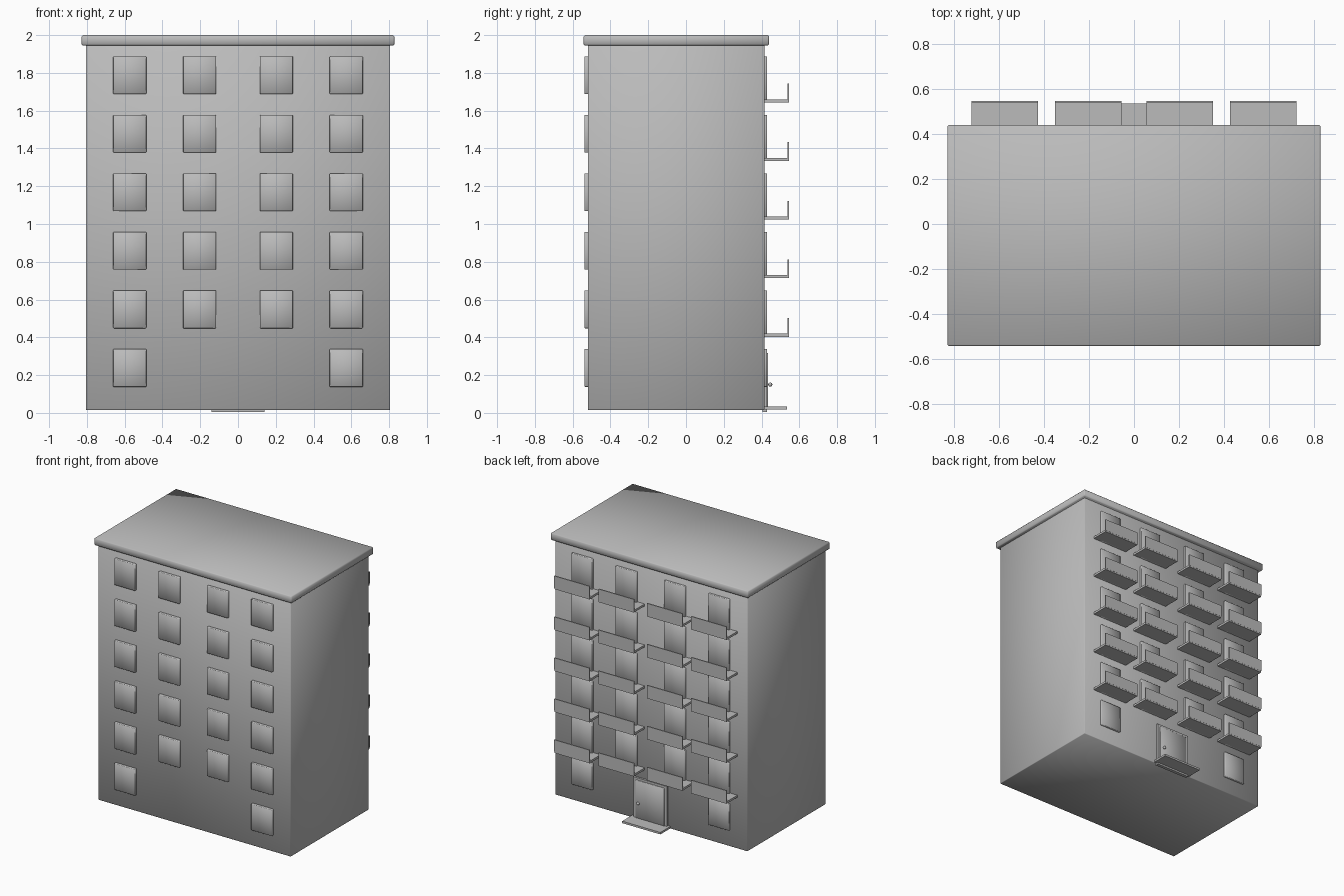
import bpy

default = bpy.data.objects.get("Cube")
if default:
    bpy.data.objects.remove(default, do_unlink=True)

plaster = bpy.data.materials.new("plaster_grey")
plaster.use_nodes = True
GREY = (0.5, 0.5, 0.5, 1.0)
plaster.diffuse_color = GREY
plaster.node_tree.nodes["Principled BSDF"].inputs["Base Color"].default_value = GREY


def box(name, x, y, z, bevel=0.0):
    """Box from (min, max) ranges; a small bevel softens the smooth shading."""
    spans = (x, y, z)
    bpy.ops.mesh.primitive_cube_add(size=1, location=[sum(s) / 2 for s in spans])
    ob = bpy.context.object
    ob.name = name
    ob.scale = [s[1] - s[0] for s in spans]
    bpy.ops.object.transform_apply(location=False, rotation=False, scale=True)
    ob.data.materials.append(plaster)
    if bevel:
        mod = ob.modifiers.new("soft_edges", "BEVEL")
        mod.width = bevel
        mod.segments = 1
        bpy.ops.object.shade_smooth()
    return ob


FRONT, BACK = -0.52, 0.415
COLUMNS = (-0.573, -0.203, 0.203, 0.573)
HALF = 0.0875           # half width of windows and balcony doors
FLOOR = 0.31            # storey height

# Main block and roof slab
box("walls", (-0.806, 0.806), (FRONT, BACK), (0.015, 1.95), 0.004)
box("roof", (-0.828, 0.828), (-0.542, 0.44), (1.945, 2.0), 0.007)

for floor in range(6):
    sill = 0.138 + floor * FLOOR
    top = sill + 0.2
    for i, cx in enumerate(COLUMNS):
        span = (cx - HALF, cx + HALF)
        tag = f"{floor}_{i}"
        outer = i in (0, 3)
        # Front windows: the ground floor has only the outer ones
        if floor or outer:
            box("front_window_" + tag, span, (FRONT - 0.018, FRONT + 0.01), (sill, top), 0.003)
        if floor == 0:
            if outer:
                box("back_window_" + tag, span, (BACK - 0.01, BACK + 0.015), (sill, top), 0.003)
            continue
        # Balcony with its door, floor slab and thin parapet
        box("balcony_door_" + tag, span, (BACK - 0.01, BACK + 0.015), (sill - 0.045, top), 0.003)
        mid = cx + (0 if outer else 0.0)
        width = (mid - 0.148, mid + 0.148)
        deck = sill - 0.045
        box("balcony_slab_" + tag, width, (BACK - 0.01, 0.545), (deck, deck + 0.016))
        box("balcony_parapet_" + tag, width, (0.538, 0.546), (deck + 0.01, deck + 0.1))

# Entrance: frame, leaf, knob and doorstep
box("entrance_frame", (-0.14, 0.14), (BACK - 0.01, BACK + 0.015), (0.005, 0.335))
box("entrance_door", (-0.12, 0.12), (BACK, BACK + 0.02), (0.02, 0.318), 0.003)
box("doorstep", (-0.16, 0.16), (BACK - 0.005, 0.535), (0.018, 0.033))
bpy.ops.mesh.primitive_uv_sphere_add(segments=16, ring_count=8, radius=0.011,
                                     location=(0.09, BACK + 0.031, 0.15))
knob = bpy.context.object
knob.name = "door_knob"
knob.data.materials.append(plaster)
bpy.ops.object.shade_smooth()
